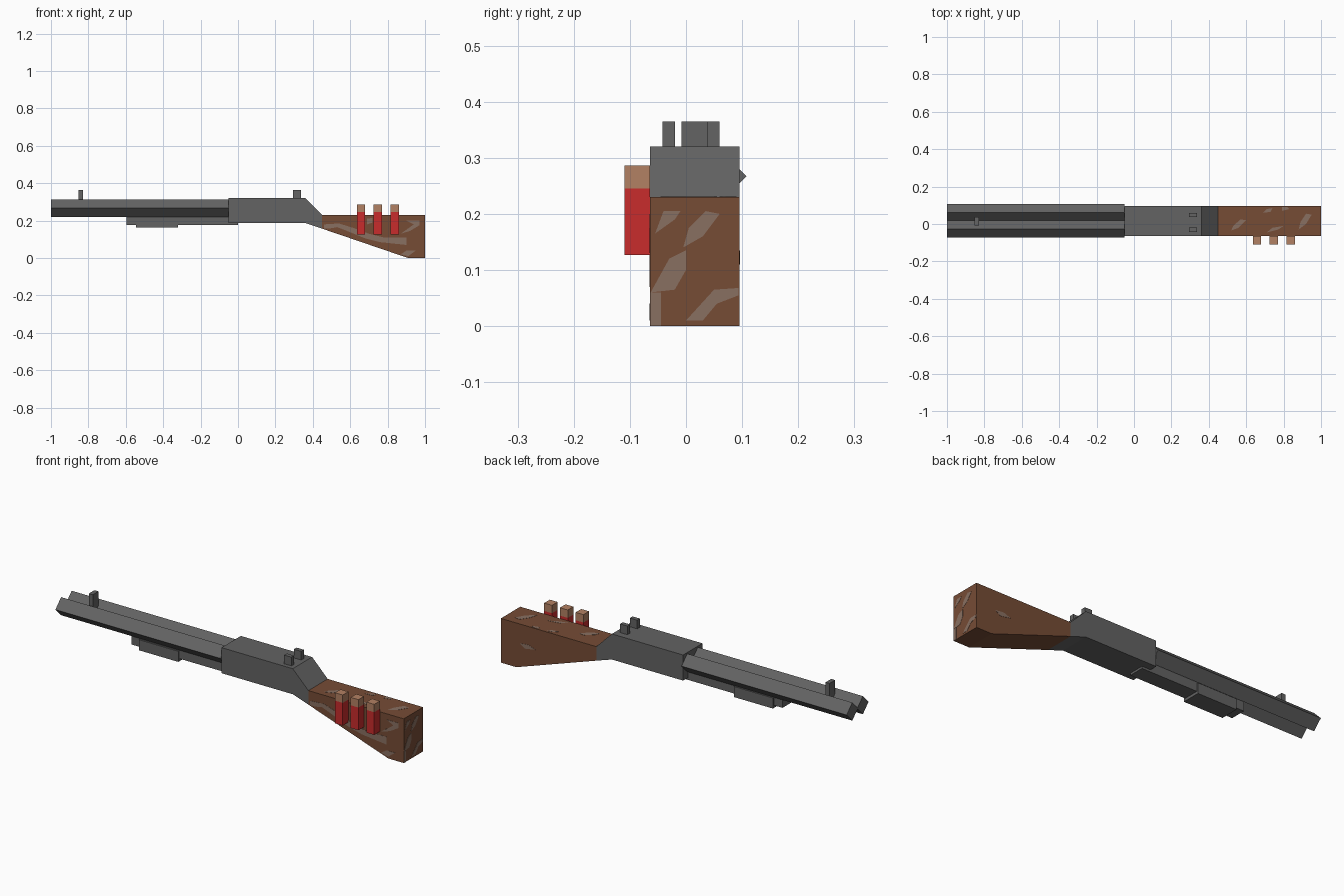
import bpy, bmesh
from mathutils import Vector


def material(name, rgb):
    m = bpy.data.materials.new(name)
    m.diffuse_color = (*rgb, 1)
    return m


STEEL = material("gunmetal grey", (0.125, 0.125, 0.125))
WOOD = material("walnut brown", (0.18, 0.072, 0.036))
GRAIN = material("pale grain", (0.25, 0.16, 0.12))
RED = material("shell red", (0.58, 0.025, 0.025))
TAN = material("shell cap tan", (0.45, 0.22, 0.125))


def prism(name, points, depth, mat):
    """Extrude a flat 3D outline along a depth vector."""
    bm = bmesh.new()
    face = bm.faces.new([bm.verts.new(p) for p in points])
    ext = bmesh.ops.extrude_face_region(bm, geom=[face], use_keep_orig=True)
    moved = [g for g in ext["geom"] if isinstance(g, bmesh.types.BMVert)]
    bmesh.ops.translate(bm, verts=moved, vec=Vector(depth))
    bmesh.ops.recalc_face_normals(bm, faces=bm.faces)
    mesh = bpy.data.meshes.new(name)
    bm.to_mesh(mesh)
    bm.free()
    mesh.materials.append(mat)
    obj = bpy.data.objects.new(name, mesh)
    bpy.context.collection.objects.link(obj)
    return obj


def box(name, x, y, z, mat):
    pts = [(x[0], y[0], z[0]), (x[0], y[1], z[0]), (x[0], y[1], z[1]), (x[0], y[0], z[1])]
    return prism(name, pts, (x[1] - x[0], 0, 0), mat)


Y0, Y1 = -0.064, 0.095          # sides of receiver and stock

# Receiver and stock: side profiles extruded across the width
receiver = [(-0.05, 0.187), (0.36, 0.187), (0.45, 0.157), (0.45, 0.23), (0.36, 0.32), (-0.05, 0.32)]
stock = [(0.45, 0.157), (0.91, 0.0), (0.999, 0.0), (0.999, 0.23), (0.45, 0.23)]
for name, prof, mat in (("receiver", receiver, STEEL), ("stock", stock, WOOD)):
    prism(name, [(x, Y0, z) for x, z in prof], (0, Y1 - Y0, 0), mat)

# Twin diamond-section barrels
R, ZC = 0.047, 0.267
for name, yc in (("barrel_back", 0.061), ("barrel_front", -0.026)):
    diamond = [(-1, yc - R, ZC), (-1, yc, ZC - R), (-1, yc + R, ZC), (-1, yc, ZC + R)]
    prism(name, diamond, (0.95, 0, 0), STEEL)

# Magazine tube and pump grip
box("magazine_tube", (-0.595, 0.0), (-0.026, 0.056), (0.176, 0.23), STEEL)
box("pump_grip", (-0.545, -0.32), (-0.034, 0.064), (0.162, 0.217), STEEL)

# Sights
box("front_sight", (-0.853, -0.83), (-0.008, 0.038), (0.265, 0.365), STEEL)
for name, y in (("rear_sight_front", -0.042), ("rear_sight_back", 0.038)):
    box(name, (0.295, 0.337), (y, y + 0.022), (0.31, 0.365), STEEL)

# Shells held on the side of the stock
for i in range(3):
    x = 0.635 + 0.0905 * i
    box(f"shell_body_{i + 1}", (x, x + 0.045), (-0.11, Y0), (0.127, 0.245), RED)
    box(f"shell_cap_{i + 1}", (x, x + 0.045), (-0.11, Y0), (0.245, 0.286), TAN)

# Pale grain patches as very thin plates on each stock face
T = 0.001
side = [
    [(0.46, 0.158), (0.49, 0.158), (0.53, 0.165), (0.57, 0.15), (0.68, 0.105), (0.76, 0.085),
     (0.9, 0.07), (0.9, 0.11), (0.78, 0.11), (0.7, 0.13), (0.62, 0.16), (0.54, 0.185), (0.46, 0.18)],
    [(0.87, 0.13), (0.92, 0.145), (0.97, 0.175), (0.97, 0.2), (0.9, 0.2), (0.94, 0.18)],
    [(0.87, 0.02), (0.91, 0.01), (0.95, 0.04), (0.9, 0.04)],
    [(0.69, 0.18), (0.72, 0.19), (0.72, 0.215), (0.69, 0.21)],
]
top = [
    [(0.52, -0.035), (0.56, -0.02), (0.6, 0.02), (0.57, 0.025), (0.53, -0.01)],
    [(0.69, 0.06), (0.73, 0.065), (0.74, 0.085), (0.71, 0.08)],
    [(0.79, 0.07), (0.83, 0.08), (0.82, 0.09), (0.79, 0.09)],
    [(0.71, -0.045), (0.77, -0.03), (0.8, -0.01), (0.74, -0.02)],
    [(0.88, -0.03), (0.92, 0.0), (0.95, 0.05), (0.92, 0.055), (0.89, 0.01)],
]
butt = [
    [(-0.063, 0.06), (-0.02, 0.065), (0.0, 0.1), (0.0, 0.135), (-0.03, 0.12)],
    [(-0.063, 0.0), (-0.045, 0.0), (-0.045, 0.06), (-0.063, 0.06)],
    [(0.0, 0.01), (0.03, 0.01), (0.055, 0.04), (0.094, 0.055), (0.094, 0.068), (0.05, 0.065)],
    [(-0.005, 0.14), (0.03, 0.16), (0.06, 0.2), (0.035, 0.205), (0.005, 0.175)],
    [(-0.055, 0.165), (-0.02, 0.19), (-0.01, 0.205), (-0.04, 0.205)],
]
back = [[(0.8, 0.12), (0.86, 0.11), (0.89, 0.13), (0.84, 0.135)]]
for label, patches, place, depth in (
        ("front", side, lambda a, b: (a, Y0, b), (0, -T, 0)),
        ("back", back, lambda a, b: (a, Y1, b), (0, T, 0)),
        ("top", top, lambda a, b: (a, b, 0.23), (0, 0, T)),
        ("butt", butt, lambda a, b: (0.999, a, b), (T, 0, 0))):
    for i, patch in enumerate(patches):
        prism(f"grain_{label}_{i + 1}", [place(a, b) for a, b in patch], depth, GRAIN)
